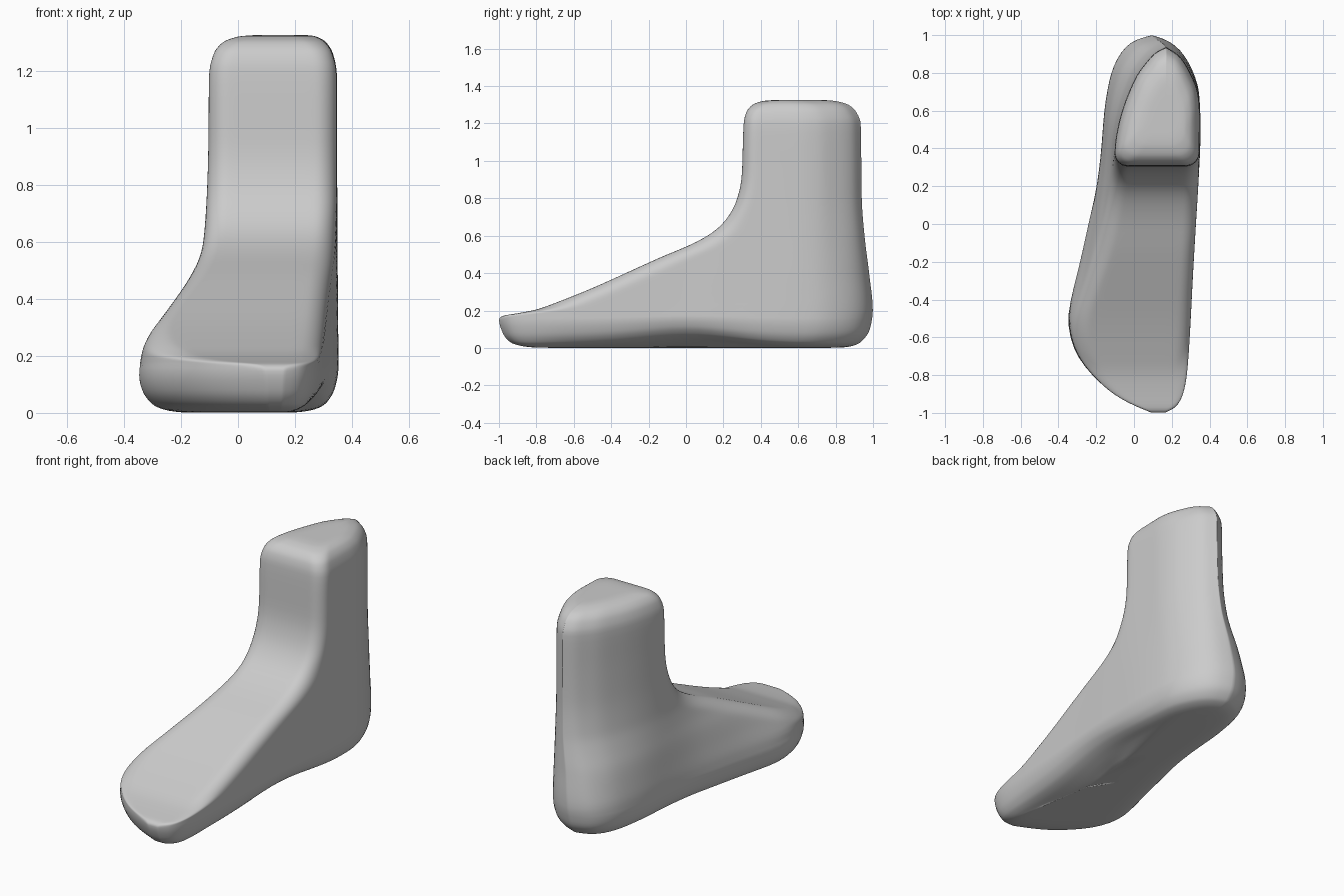
import bpy, bmesh, math

if "Cube" in bpy.data.objects:
    bpy.data.objects.remove(bpy.data.objects["Cube"])


def curve(*pts):
    """Smooth monotone interpolation through (t, value) points."""
    n = len(pts)
    d = [(pts[i + 1][1] - pts[i][1]) / (pts[i + 1][0] - pts[i][0]) for i in range(n - 1)]
    m = [d[0]] + [2 * a * b / (a + b) if a * b > 0 else 0 for a, b in zip(d, d[1:])] + [d[-1]]

    def f(t):
        t = min(max(t, pts[0][0]), pts[-1][0])
        i = 0
        while i < n - 2 and t > pts[i + 1][0]:
            i += 1
        h = pts[i + 1][0] - pts[i][0]
        s = (t - pts[i][0]) / h
        return ((2 * s**3 - 3 * s**2 + 1) * pts[i][1] + (s**3 - 2 * s**2 + s) * h * m[i]
                + (3 * s**2 - 2 * s**3) * pts[i + 1][1] + (s**3 - s**2) * h * m[i + 1])
    return f


def clamp(v):
    return min(max(v, 0), 1)


# Side profile: front and back edge by height
front = curve((0, -.80), (.01, -.88), (.03, -.94), (.08, -.98), (.15, -1), (.17, -.985),
              (.185, -.9), (.205, -.8), (.24, -.7), (.32, -.5), (.41, -.3), (.5, -.1),
              (.54, 0), (.59, .1), (.63, .16), (.68, .21), (.74, .25), (.8, .275),
              (.9, .298), (1.2, .308), (1.26, .322), (1.3, .355), (1.32, .41), (1.325, .46))
back = curve((0, .83), (.01, .89), (.03, .935), (.1, .985), (.2, 1), (.4, .98), (.6, .955),
             (.8, .94), (1.2, .935), (1.27, .905), (1.3, .87), (1.32, .80), (1.325, .75))

# Plan outlines of the foot and of the ankle, inner and outer side
foot_l = curve((-1, .10), (-.95, -.02), (-.9, -.11), (-.8, -.225), (-.7, -.305), (-.6, -.345),
               (-.5, -.358), (-.4, -.34), (-.2, -.29), (0, -.245), (.2, -.2), (.4, -.175),
               (.6, -.16), (.8, -.125), (.9, -.08), (.97, -.01), (1, .09))
foot_r = curve((-1, .16), (-.97, .22), (-.9, .26), (-.8, .28), (-.6, .295), (-.2, .315),
               (.2, .34), (.5, .353), (.7, .345), (.8, .315), (.9, .26), (.97, .18), (1, .09))
ankle_l = curve((-1, -.1), (.35, -.105), (.45, -.1), (.55, -.085), (.65, -.06), (.75, -.025),
                (.85, .02), (.92, .07), (.97, .115), (1, .17))
ankle_r = curve((-1, .26), (-.4, .308), (0, .328), (.4, .347), (.65, .348), (.75, .337),
                (.85, .30), (.95, .24), (1, .17))
# Change from foot to ankle, and rounding of sole and top, by height
lean = curve((.1, 0), (.2, .06), (.3, .2), (.4, .36), (.5, .6), (.6, .8), (.8, .95), (1, 1))
narrow = curve((0, .5), (.01, .30), (.03, .16), (.08, .05), (.15, 0), (1.18, 0), (1.26, .07),
               (1.3, .19), (1.32, .36), (1.325, .5))
corner_y = curve((.16, .01), (.25, .17), (.5, .17), (.75, .08), (1.3, .07))

SIDE, FRONT = 44, 16


def ring(z):
    yf, yb, w = front(z), back(z), lean(z)
    rx, ry = .075 * clamp((z - .155) / .06), corner_y(z)

    def edges(y):
        s = y
        if y > 0:
            s += (1 - yb) * clamp(y / yb)
        elif z < .15:
            s += (-1 - yf) * clamp(y / yf)
        left = foot_l(s) * (1 - w) + ankle_l(s) * w
        right = foot_r(s) * (1 - w) + ankle_r(s) * w
        mid, half = (left + right) / 2, (right - left) / 2
        half *= 1 - narrow(z)
        k = clamp(1 - (y - yf) / ry)
        half -= min(rx, half * .5) * (1 - math.sqrt(1 - k * k))
        return mid - half, mid + half

    ys = [yf + (yb - yf) * (1 + math.cos(math.pi * i / SIDE)) / 2 for i in range(SIDE + 1)]
    lr = [edges(y) for y in ys]
    pts = [(e[0], y) for e, y in zip(lr, ys)]
    a, b = lr[-1]
    pts += [(a + (b - a) * i / FRONT, yf) for i in range(1, FRONT)]
    pts += [(e[1], y) for e, y in zip(lr[:0:-1], ys[:0:-1])]
    out = []
    for x, y in pts:
        # arch under the inner side of the sole
        arch = .06 * math.exp(-(y / .35) ** 2) * clamp((x - .05) / .25) * clamp(1 - z / .2)
        out.append((x, y, z + arch))
    return out


# Foot and ankle: one skin lofted through level slices
knots = [0, .01, .03, .08, .15, .17, .185, .205, .24, .32, .41, .5, .59, .68, .8, 1,
         1.2, 1.26, 1.3, 1.32, 1.325]
heights = [a + (b - a) * k / 4 for a, b in zip(knots, knots[1:]) for k in range(4)] + [1.325]
bm = bmesh.new()
rings = [[bm.verts.new(p) for p in ring(z)] for z in heights]
n = len(rings[0])
for lo, hi in zip(rings, rings[1:]):
    for i in range(n):
        j = (i + 1) % n
        bm.faces.new((lo[i], lo[j], hi[j], hi[i]))

# Caps: shrinking rings closed by a small centre face
for base in (rings[0], rings[-1]):
    c = [sum(v.co[k] for v in base) / n for k in range(3)]
    prev = base
    for s in (.75, .5, .25):
        new = [bm.verts.new([c[k] + (v.co[k] - c[k]) * s for k in range(3)]) for v in base]
        for i in range(n):
            j = (i + 1) % n
            bm.faces.new((prev[i], prev[j], new[j], new[i]))
        prev = new
    bm.faces.new(prev)
bmesh.ops.recalc_face_normals(bm, faces=bm.faces)
for f in bm.faces:
    f.smooth = True

mesh = bpy.data.meshes.new("foot")
bm.to_mesh(mesh)
bm.free()
foot = bpy.data.objects.new("foot", mesh)
bpy.context.collection.objects.link(foot)
grey = bpy.data.materials.new("plain grey")
grey.diffuse_color = (.6, .6, .6, 1)
grey.use_nodes = True
grey.node_tree.nodes["Principled BSDF"].inputs["Base Color"].default_value = grey.diffuse_color
mesh.materials.append(grey)
soften = foot.modifiers.new("soften", 'SMOOTH')
soften.factor, soften.iterations = .5, 5
